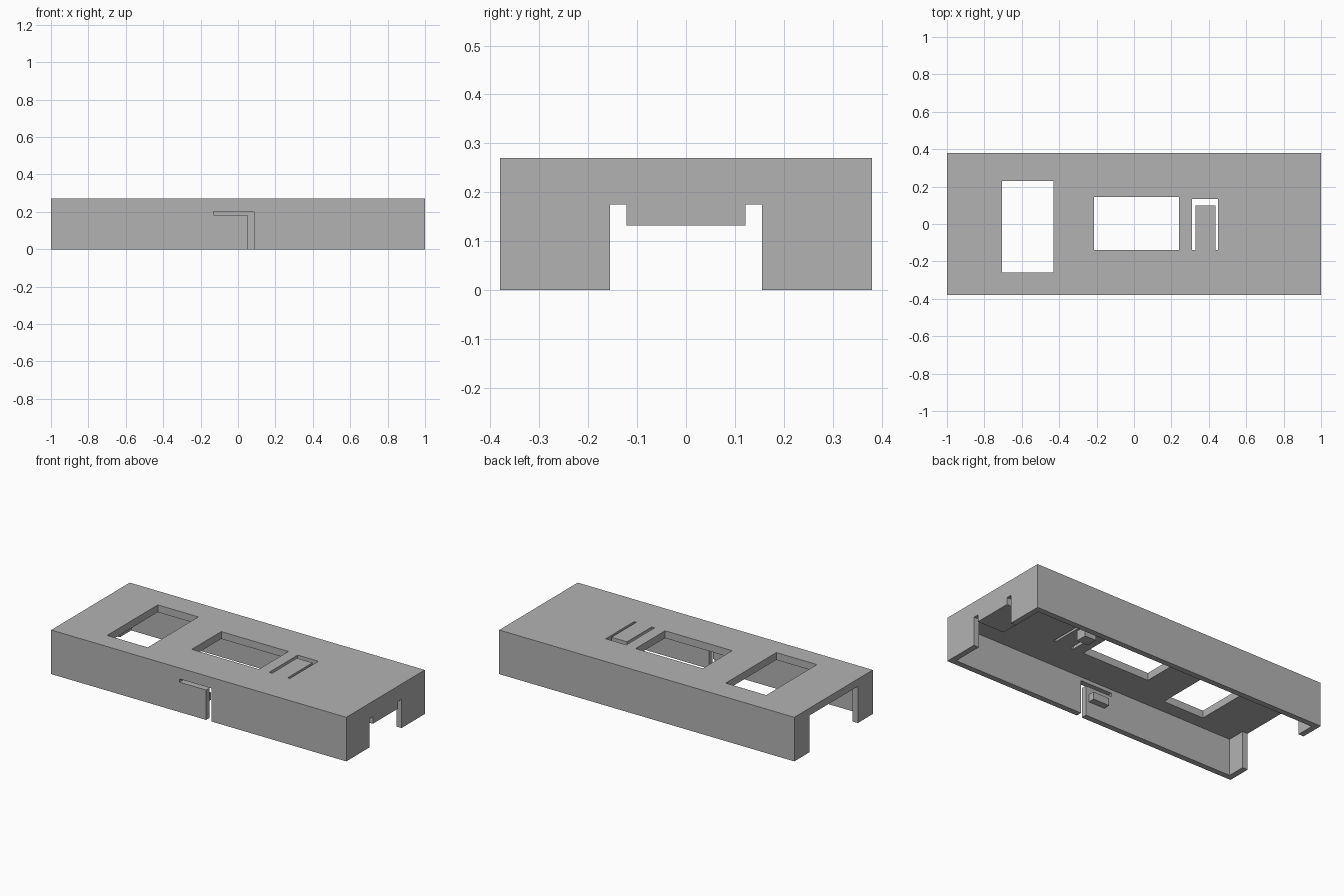
import bpy
import bmesh
from mathutils import Matrix, Vector

old = bpy.data.objects.get("Cube")
if old:
    bpy.data.objects.remove(old, do_unlink=True)

grey = bpy.data.materials.new("matte grey plastic")
grey.use_nodes = True
grey.diffuse_color = (0.45, 0.45, 0.45, 1)
grey.node_tree.nodes["Principled BSDF"].inputs["Base Color"].default_value = grey.diffuse_color


def box(name, x, y, z):
    """Box from three (low, high) ranges."""
    lo, hi = Vector((x[0], y[0], z[0])), Vector((x[1], y[1], z[1]))
    bm = bmesh.new()
    bmesh.ops.create_cube(bm, size=1, matrix=Matrix.LocRotScale((lo + hi) / 2, None, hi - lo))
    mesh = bpy.data.meshes.new(name)
    bm.to_mesh(mesh)
    bm.free()
    mesh.materials.append(grey)
    obj = bpy.data.objects.new(name, mesh)
    bpy.context.collection.objects.link(obj)
    return obj


def cut(target, x, y, z):
    """Cut a box-shaped opening and discard the cutter."""
    cutter = box("cutter", x, y, z)
    cutter.hide_render = True
    mod = target.modifiers.new("opening", "BOOLEAN")
    mod.operation, mod.solver, mod.object = "DIFFERENCE", "EXACT", cutter
    bpy.context.view_layer.objects.active = target
    bpy.ops.object.modifier_apply(modifier=mod.name)
    bpy.data.objects.remove(cutter, do_unlink=True)


LENGTH, WIDTH, HEIGHT = 1.0, 0.38, 0.27     # half length, half width, height
WALL = 0.035
CEILING = 0.225
BELOW = -0.1
THROUGH = (0.2, 0.4)

# Hollow case, open underneath
case = box("case_shell", (-LENGTH, LENGTH), (-WIDTH, WIDTH), (0, HEIGHT))
cut(case, (WALL - LENGTH, LENGTH - WALL), (WALL - WIDTH, WIDTH - WALL), (BELOW, CEILING))

# Windows in the top
cut(case, (-0.705, -0.43), (-0.26, 0.23), THROUGH)
cut(case, (-0.215, 0.24), (-0.14, 0.145), THROUGH)

# U-shaped slot that frees the push tongue
cut(case, (0.31, 0.45), (0.1, 0.135), THROUGH)
for x in ((0.31, 0.33), (0.435, 0.45)):
    cut(case, x, (-0.14, 0.12), THROUGH)

# Wide notch in the right-hand (-x) end
cut(case, (-1.1, -0.95), (-0.235, 0.235), (BELOW, CEILING))

# Connector notch in the other end, with a taller slot on each side
cut(case, (0.95, 1.1), (-0.14, 0.14), (BELOW, 0.132))
for y in ((-0.155, -0.122), (0.122, 0.155)):
    cut(case, (0.95, 1.1), y, (BELOW, 0.175))

# L-shaped slot that frees the side button
cut(case, (0.05, 0.085), (-0.5, -0.33), (BELOW, 0.203))
cut(case, (-0.13, 0.07), (-0.5, -0.33), (0.183, 0.203))

# Inner blocks
box("connector_block", (0.82, LENGTH - WALL), (-0.122, 0.122), (0.132, CEILING))
box("tongue_pusher", (0.345, 0.42), (0.02, 0.09), (0.165, CEILING))
box("side_button_pusher", (-0.08, 0.03), (-WIDTH + WALL, -0.305), (0.09, 0.135))
